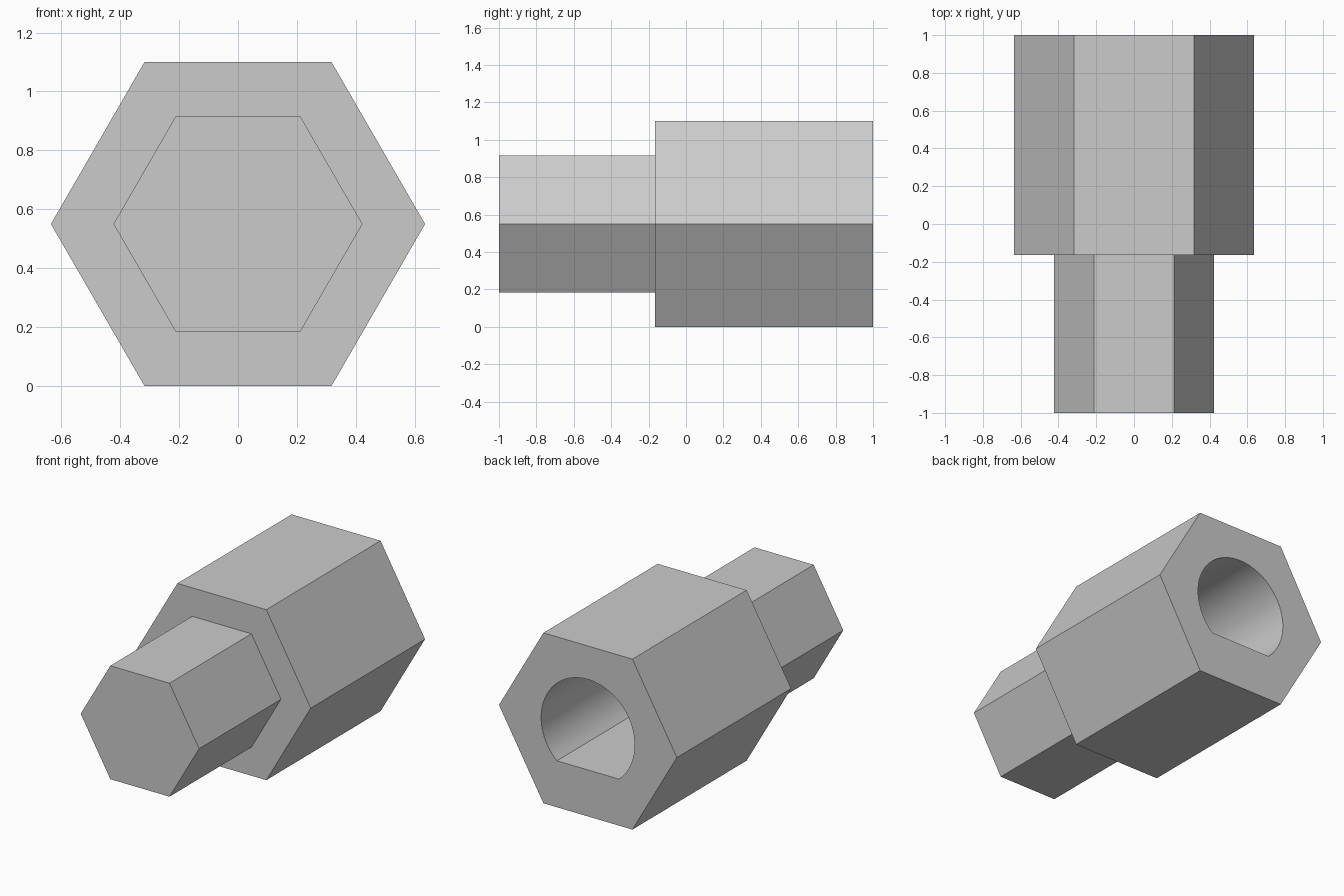
import bpy, bmesh
from math import cos, sin, pi, asin
from mathutils import Vector

if "Cube" in bpy.data.objects:
    bpy.data.objects.remove(bpy.data.objects["Cube"])

AXIS_Z = 0.55
BACK, SHOULDER, FRONT = 1.0, -0.165, -1.0
HEX_R, SHANK_R = 0.635, 0.4225
BORE_R, BORE_FLAT, BORE_DEPTH = 0.334, 0.25, 1.0

grey = bpy.data.materials.new("grey")
grey.use_nodes = True
colour = (0.6, 0.6, 0.6, 1)
grey.diffuse_color = colour
grey.node_tree.nodes["Principled BSDF"].inputs["Base Color"].default_value = colour


def arc(radius, start, end, count):
    """Points on an arc in the xz plane, around the axis."""
    step = (end - start) / (count - 1)
    return [(radius * cos(start + i * step), AXIS_Z + radius * sin(start + i * step))
            for i in range(count)]


def hexagon(radius):
    return arc(radius, 0, 2 * pi, 7)[:-1]


def loft(name, sections):
    """Solid through equal-sized profiles, each given as (y, points)."""
    bm = bmesh.new()
    rings = [[bm.verts.new(Vector((x, y, z))) for x, z in pts] for y, pts in sections]
    n = len(rings[0])
    for a, b in zip(rings, rings[1:]):
        for i in range(n):
            j = (i + 1) % n
            bm.faces.new((a[i], a[j], b[j], b[i]))
    bm.faces.new(rings[0])
    bm.faces.new(rings[-1])
    bmesh.ops.recalc_face_normals(bm, faces=bm.faces)
    mesh = bpy.data.meshes.new(name)
    bm.to_mesh(mesh)
    bm.free()
    mesh.materials.append(grey)
    obj = bpy.data.objects.new(name, mesh)
    bpy.context.collection.objects.link(obj)
    return obj


# Hexagonal socket stepping down to a hexagonal shank
body = loft("hex_adapter", [
    (BACK, hexagon(HEX_R)), (SHOULDER, hexagon(HEX_R)),
    (SHOULDER, hexagon(SHANK_R)), (FRONT, hexagon(SHANK_R))])

# D-shaped blind bore, flat at the bottom
corner = asin(BORE_FLAT / BORE_R)
d_profile = arc(BORE_R, -corner, pi + corner, 64)
cutter = loft("bore_cutter", [(BACK + 0.1, d_profile), (BACK - BORE_DEPTH, d_profile)])
cutter.hide_render = True

bore = body.modifiers.new("bore", "BOOLEAN")
bore.operation = "DIFFERENCE"
bore.solver = "EXACT"
bore.object = cutter

bpy.ops.object.select_all(action="DESELECT")
body.select_set(True)
bpy.context.view_layer.objects.active = body
bpy.ops.object.modifier_apply(modifier="bore")
bpy.data.objects.remove(cutter)
bpy.ops.object.shade_smooth_by_angle(angle=pi / 6)
